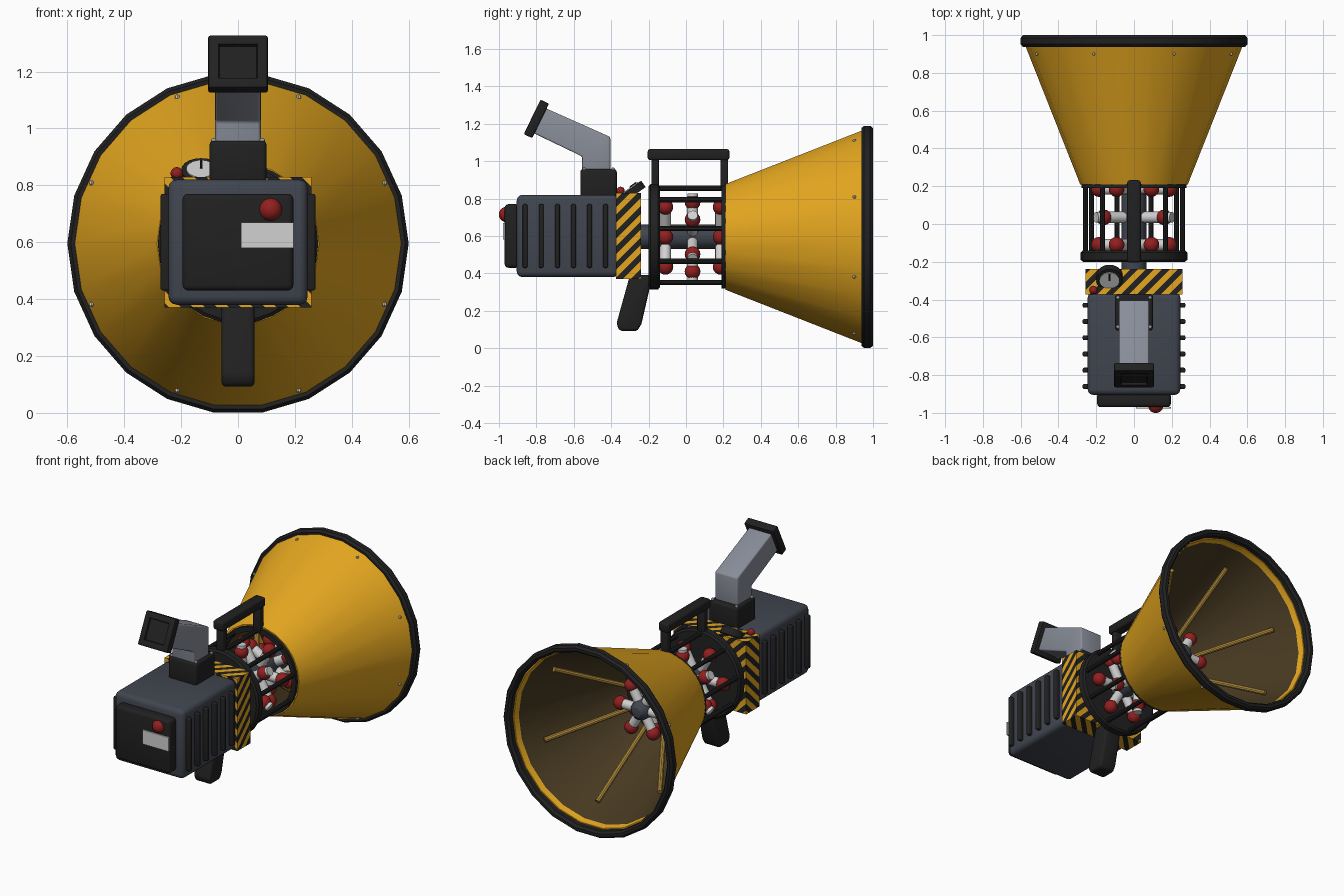
import bpy, bmesh, math
from mathutils import Matrix, Vector

if "Cube" in bpy.data.objects:
    bpy.data.objects.remove(bpy.data.objects["Cube"])

ZC = 0.595  # height of the horn axis


def mat(name, r, g, b):
    m = bpy.data.materials.new(name)
    m.diffuse_color = (r, g, b, 1)
    m.use_nodes = True
    m.node_tree.nodes["Principled BSDF"].inputs["Base Color"].default_value = m.diffuse_color
    return m


YELLOW = mat("yellow_paint", 0.78, 0.385, 0.014)
BLACK = mat("black_rubber", 0.015, 0.015, 0.015)
SLATE = mat("slate_casing", 0.052, 0.060, 0.078)
GREY = mat("grey_duct", 0.25, 0.27, 0.32)
LIGHT = mat("light_metal", 0.64, 0.64, 0.65)
RED = mat("red_glass", 0.29, 0.014, 0.014)
BROWN = mat("horn_lining", 0.066, 0.043, 0.016)
DULL = mat("dull_brass", 0.45, 0.27, 0.045)


def finish(bm, name, *mats):
    bmesh.ops.recalc_face_normals(bm, faces=bm.faces)
    me = bpy.data.meshes.new(name)
    bm.to_mesh(me)
    bm.free()
    for m in mats:
        me.materials.append(m)
    ob = bpy.data.objects.new(name, me)
    bpy.context.collection.objects.link(ob)
    return ob


def bevel(bm, width, segs=3):
    if width:
        edges = [e for e in bm.edges if e.calc_face_angle(0) > 0.3]
        bmesh.ops.bevel(bm, geom=edges, offset=width, segments=segs,
                        profile=0.5, affect='EDGES', clamp_overlap=True)


def box(name, m, lo, hi, bev=0.0):
    bm = bmesh.new()
    lo, hi = Vector(lo), Vector(hi)
    bmesh.ops.create_cube(bm, size=1, matrix=Matrix.Translation((lo + hi) / 2) @ Matrix.Diagonal((*(hi - lo), 1)))
    bevel(bm, bev)
    return finish(bm, name, m)


def extrude_x(name, m, pts, half, bev):
    """Side profile of (y, z) points extruded across x."""
    bm = bmesh.new()
    f = bm.faces.new([bm.verts.new((-half, y, z)) for y, z in pts])
    g = bmesh.ops.extrude_face_region(bm, geom=[f])["geom"]
    bmesh.ops.translate(bm, vec=(2 * half, 0, 0), verts=[v for v in g if isinstance(v, bmesh.types.BMVert)])
    bmesh.ops.recalc_face_normals(bm, faces=bm.faces)
    bevel(bm, bev)
    return finish(bm, name, m)


def lathe(name, m, pts, segs=22, closed=True):
    """Revolve (radius, y) points around the horn axis."""
    bm = bmesh.new()
    rings = []
    for i in range(segs):
        a = 2 * math.pi * i / segs
        rings.append([bm.verts.new((r * math.cos(a), y, ZC + r * math.sin(a))) for r, y in pts])
    n = len(pts)
    for i in range(segs):
        p, q = rings[i], rings[(i + 1) % segs]
        for j in range(n if closed else n - 1):
            k = (j + 1) % n
            bm.faces.new((p[j], p[k], q[k], q[j]))
    if not closed:
        bmesh.ops.remove_doubles(bm, verts=bm.verts, dist=1e-4)
    return finish(bm, name, m)


def rod(name, m, a, b, r, segs=10):
    a, b = Vector(a), Vector(b)
    rot = (b - a).to_track_quat('Z', 'Y').to_matrix().to_4x4()
    bm = bmesh.new()
    bmesh.ops.create_cone(bm, cap_ends=True, segments=segs, radius1=r, radius2=r, depth=(b - a).length,
                          matrix=Matrix.Translation((a + b) / 2) @ rot)
    return finish(bm, name, m)


def ball(name, m, c, r, segs=14):
    bm = bmesh.new()
    bmesh.ops.create_uvsphere(bm, u_segments=segs, v_segments=segs // 2 + 1, radius=r,
                              matrix=Matrix.Translation(c))
    return finish(bm, name, m)


def polar(r, deg, y):
    a = math.radians(deg)
    return Vector((r * math.cos(a), y, ZC + r * math.sin(a)))


# Horn: shell with dark lining, yellow lip, rubber rim
horn = lathe("horn", YELLOW, [(0.285, 0.21), (0.58, 0.955), (0.55, 0.955), (0.542, 0.915), (0.27, 0.21)])
horn.data.materials.append(BROWN)
for p in horn.data.polygons:
    c = p.center
    radial = Vector((c.x, 0, c.z - ZC))
    if p.normal.dot(radial) < -0.02 and c.y < 0.88:
        p.material_index = 1
lathe("horn_rim", BLACK, [(0.565, 0.94), (0.588, 0.937), (0.60, 0.952), (0.60, 0.985),
                          (0.588, 1.0), (0.57, 1.0), (0.557, 0.985), (0.557, 0.952)])

# Six inner struts and eight bolts of the horn
for k in range(6):
    d = 38 + 60 * k
    rod("horn_strut", DULL, polar(0.475, d, 0.80), polar(0.11, d, 0.34), 0.016, 10)
for k in range(8):
    ball("horn_bolt", LIGHT, polar(0.558, 22.5 + 45 * k, 0.90), 0.009, 8)

# Cage: back plate, nine bars, centre core
lathe("cage_plate", BLACK, [(0, -0.2), (0.27, -0.2), (0.282, -0.19), (0.282, -0.15),
                            (0.27, -0.14), (0, -0.14)], 28, False)
lathe("throat_ring", BLACK, [(0.245, 0.19), (0.277, 0.19), (0.277, 0.215), (0.245, 0.215)], 28)
for k in range(9):
    d = 90 + 40 * k
    rod("cage_bar", BLACK, polar(0.26, d, -0.17), polar(0.26, d, 0.22), 0.014)
lathe("core", SLATE, [(0, -0.26), (0.065, -0.26), (0.065, 0.45), (0.055, 0.48),
                      (0.032, 0.503), (0, 0.51)], 16, False)

# Bulbs in sockets, staggered rings along the core; the middle ring has metal tips
for ring, y in enumerate((-0.11, 0.035, 0.185, 0.32, 0.44)):
    for k in range(6):
        d = 60 * k + 30 * (ring % 2)
        r = 0.185 if ring < 3 else 0.155
        rod("bulb_socket", LIGHT, polar(0.05, d, y), polar(r - 0.02, d, y), 0.03, 12)
        ball("bulb", RED, polar(r, d, y), 0.042)
        if ring == 1:
            rod("bulb_tip", LIGHT, polar(r + 0.02, d, y), polar(r + 0.048, d, y), 0.028, 12)

# Carry handle on top of the cage
box("carry_handle", BLACK, (-0.036, -0.205, 1.005), (0.036, 0.232, 1.065), 0.014)
for y in (-0.165, 0.205):
    box("handle_post", BLACK, (-0.025, y - 0.02, 0.84), (0.025, y + 0.02, 1.02), 0.006)

# Casing with side fins and front panel
box("casing", SLATE, (-0.245, -0.905, 0.38), (0.245, -0.36, 0.82), 0.03)
for s in (-1, 1):
    for k in range(6):
        y = -0.86 + 0.086 * k
        x0, x1 = sorted((s * 0.23, s * 0.272))
        box("side_fin", BLACK, (x0, y - 0.013, 0.43), (x1, y + 0.013, 0.77), 0.008)
box("front_panel", BLACK, (-0.195, -0.970, 0.43), (0.195, -0.89, 0.77), 0.02)
box("display_plate", LIGHT, (0.01, -0.978, 0.58), (0.195, -0.969, 0.67))
ball("panel_button", RED, (0.115, -0.960, 0.715), 0.041, 18)

# Hazard collar: diagonal cuts, colours alternate by stripe
bm = bmesh.new()
bmesh.ops.create_cube(bm, size=1, matrix=Matrix.Translation((0, -0.307, 0.6)) @ Matrix.Diagonal((0.515, 0.135, 0.46, 1)))
slant, step = Vector((1, -1, 1)), 0.042
for i in range(-5, 45):
    bmesh.ops.bisect_plane(bm, geom=bm.verts[:] + bm.edges[:] + bm.faces[:],
                           plane_co=slant * (i * step / 3), plane_no=slant)
for f in bm.faces:
    f.material_index = math.floor(f.calc_center_median().dot(slant) / step) % 2
finish(bm, "hazard_collar", YELLOW, BLACK)

# Pistol grip
extrude_x("grip", BLACK, [(-0.30, 0.39), (-0.372, 0.13), (-0.355, 0.092), (-0.26, 0.092),
                          (-0.238, 0.13), (-0.185, 0.36), (-0.185, 0.39)], 0.058, 0.016)

# Exhaust duct: base, bent pipe, hollow cap
box("duct_base", BLACK, (-0.1, -0.565, 0.81), (0.1, -0.37, 0.957), 0.015)
extrude_x("duct", GREY, [(-0.555, 0.94), (-0.555, 1.025), (-0.82, 1.152), (-0.755, 1.285),
                         (-0.44, 1.145), (-0.405, 1.13), (-0.405, 0.94)], 0.08, 0.01)
for x in (-0.085, 0.085):
    for y in (-0.545, -0.39):
        ball("base_bolt", LIGHT, (x, y, 0.957), 0.01, 8)
bm = bmesh.new()
bmesh.ops.create_cube(bm, size=1, matrix=Matrix.Diagonal((0.21, 0.05, 0.205, 1)))
bevel(bm, 0.008, 2)
front = min(bm.faces, key=lambda f: f.calc_center_median().y)
bmesh.ops.inset_region(bm, faces=[front], thickness=0.04)
bmesh.ops.inset_region(bm, faces=[front], thickness=0.004, depth=-0.012)
bm.transform(Matrix.Translation((0, -0.80, 1.226)) @ Matrix.Rotation(math.radians(-26), 4, 'X'))
finish(bm, "duct_cap", BLACK)

# Tilted gauge and warning lamp on the collar
up = Vector((0, -0.58, 0.81))
c = Vector((-0.13, -0.29, 0.845))
rod("gauge_body", BLACK, c - up * 0.03, c + up * 0.012, 0.07, 20)
rod("gauge_face", LIGHT, c + up * 0.01, c + up * 0.017, 0.052, 20)
rod("gauge_needle", BLACK, c + up * 0.018, c + up * 0.018 + Vector((0, 0.035, 0.025)), 0.005, 6)
ball("warning_lamp", RED, (-0.215, -0.35, 0.842), 0.022, 12)

# Smooth shading with sharp edges kept
for ob in bpy.context.scene.objects:
    ob.select_set(ob.name != "hazard_collar")
    bpy.context.view_layer.objects.active = ob
bpy.ops.object.shade_smooth_by_angle(angle=math.radians(32))
